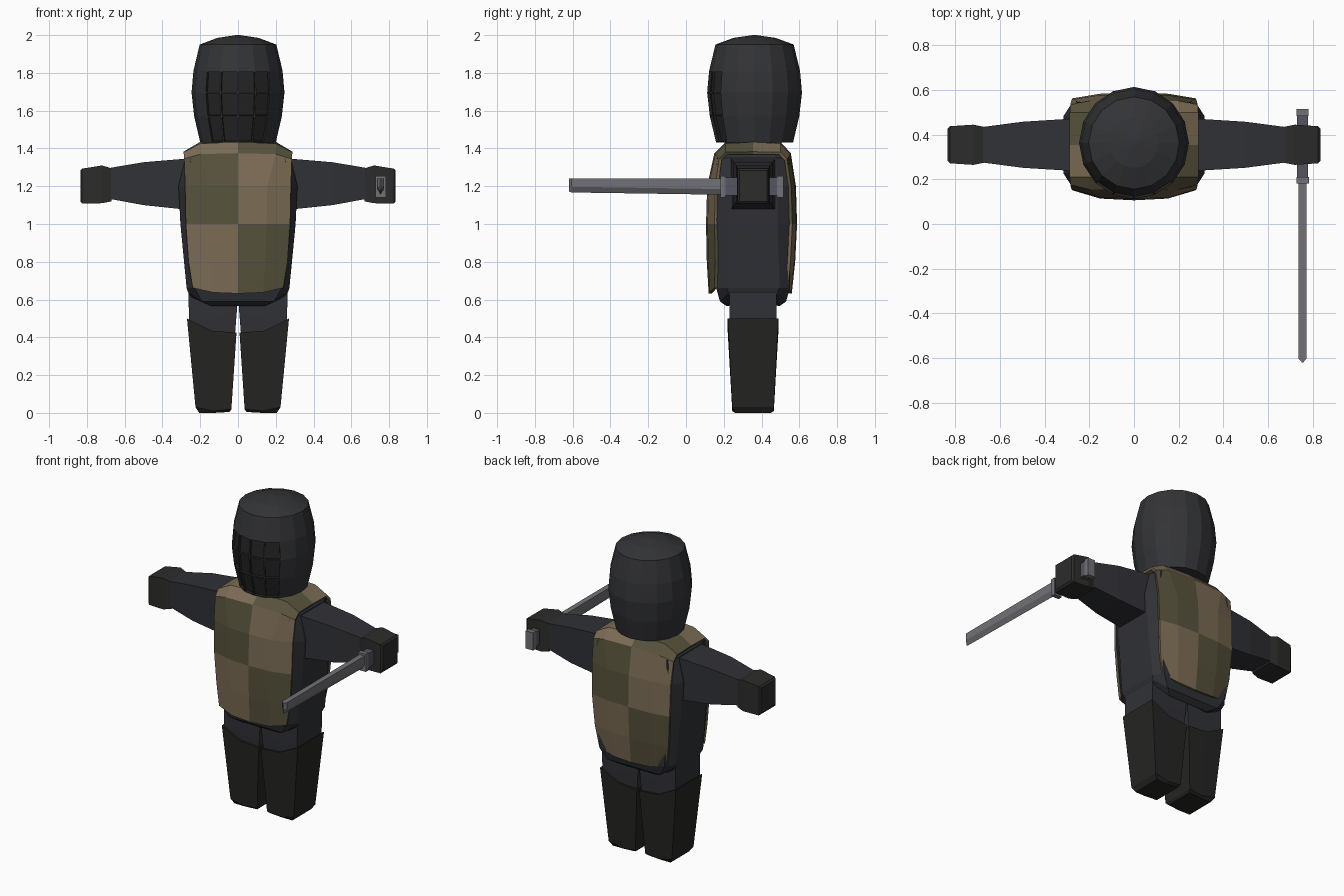
import bpy, bmesh
from math import sin, cos, pi

if "Cube" in bpy.data.objects:
    bpy.data.objects.remove(bpy.data.objects["Cube"])

CY = 0.355  # depth of the body's centre line


def material(name, r, g, b):
    m = bpy.data.materials.new(name)
    m.diffuse_color = (r, g, b, 1)
    m.use_nodes = True
    m.node_tree.nodes["Principled BSDF"].inputs["Base Color"].default_value = m.diffuse_color
    return m


CLOTH = material("dark_cloth", 0.030, 0.031, 0.037)
IRON = material("dark_iron", 0.033, 0.034, 0.038)
SHADOW = material("visor_dark", 0.018, 0.018, 0.018)
GLOVE = material("glove_leather", 0.025, 0.025, 0.024)
BOOT = material("boot_leather", 0.018, 0.018, 0.017)
TAN = material("tan_cloth", 0.20, 0.15, 0.09)
OLIVE = material("olive_cloth", 0.095, 0.085, 0.045)
STEEL = material("steel", 0.17, 0.17, 0.185)
GRIP = material("grip_wrap", 0.09, 0.09, 0.12)


def finish(bm, name, mats, mirror=False):
    bmesh.ops.recalc_face_normals(bm, faces=bm.faces[:])
    me = bpy.data.meshes.new(name)
    bm.to_mesh(me)
    bm.free()
    for m in mats:
        me.materials.append(m)
    ob = bpy.data.objects.new(name, me)
    bpy.context.collection.objects.link(ob)
    if mirror:
        mod = ob.modifiers.new("mirror", 'MIRROR')
        mod.use_mirror_merge = False
    return ob


def loft_bm(rings):
    """Skin a list of equal-length point rings and cap both ends."""
    bm = bmesh.new()
    vs = [[bm.verts.new(p) for p in r] for r in rings]
    n = len(vs[0])
    for a, b in zip(vs, vs[1:]):
        for i in range(n):
            j = (i + 1) % n
            bm.faces.new((a[i], a[j], b[j], b[i]))
    bm.faces.new(vs[0])
    bm.faces.new(vs[-1])
    bmesh.ops.recalc_face_normals(bm, faces=bm.faces[:])
    return bm


def loft(name, rings, mat, mirror=False):
    return finish(loft_bm(rings), name, [mat], mirror)


# torso: eight-sided rings (z, side x, side half depth, corner x, corner half depth)
def torso_ring(z, sx, sy, cx, cy):
    pts = [(sx, -sy), (sx, sy), (cx, cy), (-cx, cy), (-sx, sy), (-sx, -sy), (-cx, -cy), (cx, -cy)]
    return [(x, CY + y, z + (0.05 if abs(x) == sx and z < 0.6 else 0)) for x, y in pts]


loft("torso", [torso_ring(*r) for r in (
    (0.565, 0.25, 0.12, 0.14, 0.14), (0.59, 0.265, 0.13, 0.19, 0.175),
    (0.66, 0.272, 0.14, 0.23, 0.195), (1.0, 0.305, 0.13, 0.268, 0.20),
    (1.2, 0.315, 0.13, 0.27, 0.20), (1.35, 0.278, 0.12, 0.25, 0.19),
    (1.41, 0.20, 0.10, 0.15, 0.13))], CLOTH)


# arms and gloves: boxy sleeves along x (x, z low, z high, half depth)
def arm_ring(x, z0, z1, h):
    return [(x, CY - h, z0), (x, CY + h, z0), (x, CY + h, z1), (x, CY - h, z1)]


loft("arm", [arm_ring(*r) for r in (
    (0.22, 1.07, 1.35, 0.12), (0.31, 1.08, 1.343, 0.115),
    (0.50, 1.10, 1.327, 0.103), (0.69, 1.135, 1.295, 0.078))], CLOTH, True)
loft("glove", [arm_ring(*r) for r in (
    (0.67, 1.12, 1.295, 0.08), (0.72, 1.11, 1.31, 0.09),
    (0.825, 1.108, 1.293, 0.083), (0.835, 1.12, 1.283, 0.073))], GLOVE, True)


# legs and boots: six-point rings with outer, middle and inner columns
def leg_ring(xo, zo, xm, zm, xi, zi, h):
    cols = ((xo, zo), (xm, zm), (xi, zi))
    return ([(x, CY - h, z) for x, z in cols] + [(x, CY + h, z) for x, z in reversed(cols)])


loft("leg", [leg_ring(0.25, 0.3, 0.14, 0.3, 0.025, 0.3, 0.115),
             leg_ring(0.26, 0.5, 0.14, 0.5, 0.006, 0.54, 0.125),
             leg_ring(0.262, 0.66, 0.14, 0.62, 0.0, 0.62, 0.125)], CLOTH, True)
loft("boot", [leg_ring(0.205, 0.0, 0.13, 0.0, 0.045, 0.005, 0.095),
              leg_ring(0.225, 0.03, 0.13, 0.01, 0.035, 0.02, 0.11),
              leg_ring(0.27, 0.50, 0.14, 0.435, 0.008, 0.425, 0.134)], BOOT, True)

# chequered tabard: rows (centre z, centre y, half width, middle fraction,
# outer drop, outer setback, chequer band of the strip that follows)
ROWS = (
    (0.632, 0.120, 0.24, 0.55, -0.03, 0.030, 0), (0.80, 0.110, 0.262, 0.55, 0, 0.045, 0),
    (1.00, 0.106, 0.276, 0.55, 0, 0.045, 1), (1.20, 0.112, 0.28, 0.55, 0, 0.043, 1),
    (1.375, 0.150, 0.285, 0.70, 0.03, 0.025, 2), (1.435, 0.210, 0.288, 0.70, 0.055, 0, 2),
    (1.445, 0.355, 0.288, 0.70, 0.062, 0, 3), (1.435, 0.500, 0.288, 0.70, 0.055, 0, 3),
    (1.375, 0.555, 0.285, 0.70, 0.03, -0.02, 4), (1.20, 0.582, 0.28, 0.55, 0, -0.025, 4),
    (1.00, 0.588, 0.276, 0.55, 0, -0.025, 5), (0.80, 0.578, 0.262, 0.55, 0, -0.025, 5),
    (0.632, 0.560, 0.24, 0.55, -0.03, -0.02, 5))
bm = bmesh.new()
grid = []
for z, y, w, m, drop, back, band in ROWS:
    row = []
    for f in (-1, -m, 0, m, 1):
        k = 1 if abs(f) == 1 else (0.18 if f else 0)
        row.append(bm.verts.new((f * w, y + back * k, z - drop * k)))
    grid.append(row)
for r in range(len(ROWS) - 1):
    for c in range(4):
        f = bm.faces.new((grid[r][c], grid[r][c + 1], grid[r + 1][c + 1], grid[r + 1][c]))
        f.material_index = (ROWS[r][6] + (c > 1)) % 2
tabard = finish(bm, "tabard", [TAN, OLIVE])
solid = tabard.modifiers.new("thickness", 'SOLIDIFY')
solid.thickness = 0.016
solid.offset = -1

# helmet: sixteen-sided barrel with a recessed visor grid at the front
N = 16
PROFILE = ((1.432, 0.20), (1.57, 0.232), (1.695, 0.246), (1.81, 0.236),
           (1.95, 0.203), (1.985, 0.11), (2.0, 0.01))
rings = [[(r * sin(2 * pi * i / N), CY + 0.008 - r * 1.02 * cos(2 * pi * i / N), z)
          for i in range(N)] for z, r in PROFILE]
bm = loft_bm(rings)
visor = []
for f in bm.faces:
    c = f.calc_center_median()
    if len(f.verts) == 4 and c.z < 1.8 and abs(c.x) < 0.16 and c.y < 0.24:
        visor.append(f)
bmesh.ops.inset_individual(bm, faces=visor, thickness=0.006, depth=0)
for f in visor:
    f.material_index = 1
bmesh.ops.inset_individual(bm, faces=visor, thickness=0.001, depth=-0.014)
finish(bm, "helmet", [IRON, SHADOW])

# sword held in one hand, pointing forward
SX = 0.755


def blade_ring(y, hw, z0, z1):
    return [(SX - hw, y, z1), (SX + hw, y, z1), (SX + hw, y, z0 + 0.03),
            (SX, y, z0), (SX - hw, y, z0 + 0.03)]


def bar(name, y0, y1, hw, z0, z1, mat):
    loft(name, [[(SX - hw, y, z0), (SX + hw, y, z0), (SX + hw, y, z1), (SX - hw, y, z1)]
                for y in (y0, y1)], mat)


loft("blade", [blade_ring(0.19, 0.018, 1.155, 1.24), blade_ring(-0.605, 0.017, 1.167, 1.24),
               blade_ring(-0.62, 0.003, 1.172, 1.24)], STEEL)
bar("sword_guard", 0.182, 0.21, 0.028, 1.14, 1.253, STEEL)
bar("sword_grip", 0.20, 0.49, 0.024, 1.152, 1.245, GRIP)
bar("sword_pommel", 0.483, 0.515, 0.027, 1.14, 1.253, STEEL)
